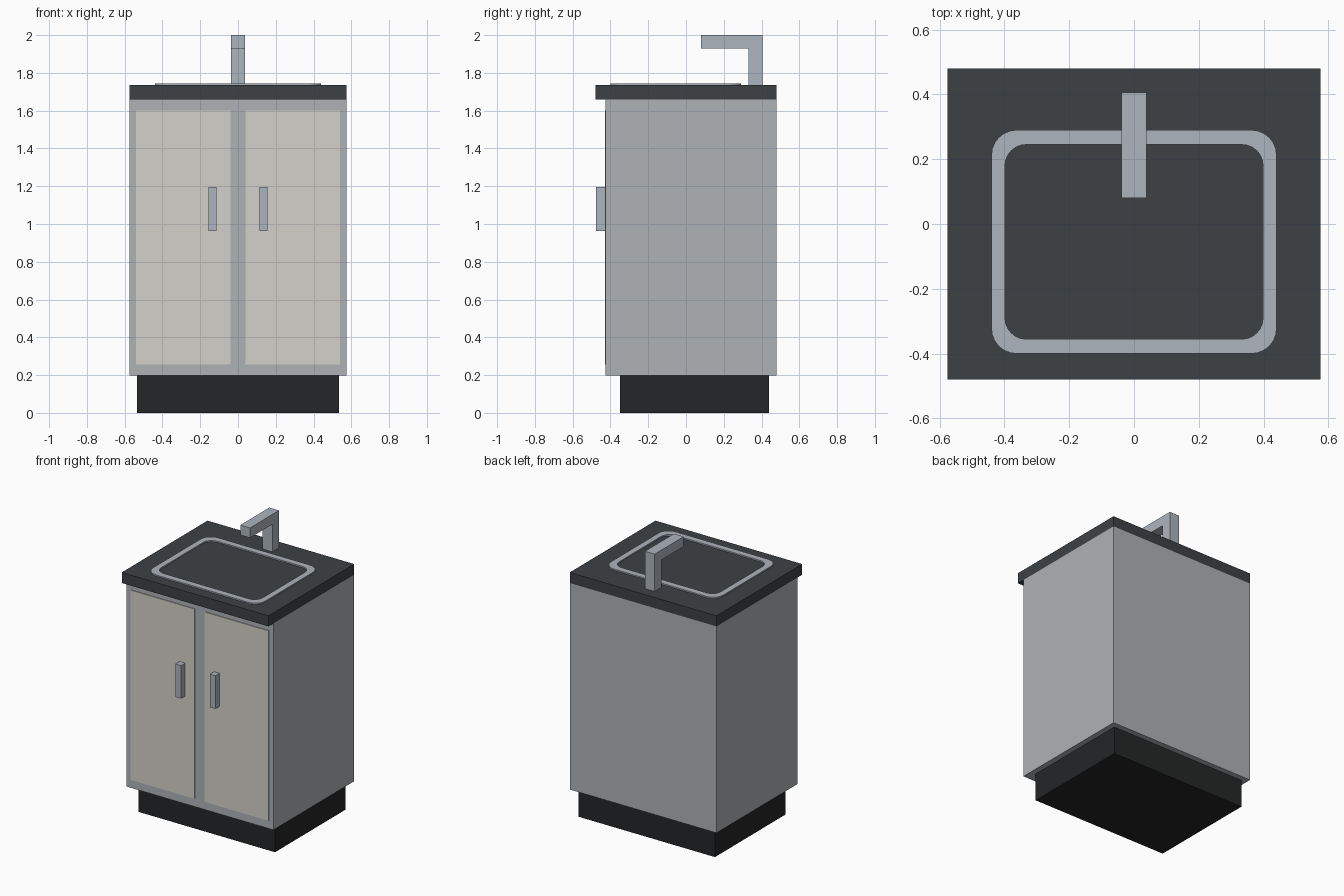
import bpy, bmesh
from math import cos, sin, pi

if "Cube" in bpy.data.objects:
    bpy.data.objects.remove(bpy.data.objects["Cube"])


def material(name, rgb):
    m = bpy.data.materials.new(name)
    m.diffuse_color = (*rgb, 1)
    m.use_nodes = True
    m.node_tree.nodes["Principled BSDF"].inputs["Base Color"].default_value = m.diffuse_color
    return m


BODY = material("grey_panel", (0.43, 0.45, 0.47))
DOOR = material("cream_panel", (0.65, 0.64, 0.59))
DARK = material("dark_stone", (0.047, 0.053, 0.06))
BLACK = material("black_plinth", (0.018, 0.019, 0.02))
STEEL = material("steel", (0.42, 0.46, 0.51))


def add_mesh(name, bm, mat):
    bmesh.ops.recalc_face_normals(bm, faces=bm.faces)
    me = bpy.data.meshes.new(name)
    bm.to_mesh(me)
    bm.free()
    me.materials.append(mat)
    ob = bpy.data.objects.new(name, me)
    bpy.context.collection.objects.link(ob)
    return ob


def box(name, x, y, z, mat):
    bm = bmesh.new()
    bmesh.ops.create_cube(bm, size=1)
    for v in bm.verts:
        v.co = [r[0] + (c + 0.5) * (r[1] - r[0]) for c, r in zip(v.co, (x, y, z))]
    return add_mesh(name, bm, mat)


def rounded_rect(hx, hy, r, cy, steps=6):
    pts = []
    for q, (sx, sy) in enumerate(((1, 1), (-1, 1), (-1, -1), (1, -1))):
        for i in range(steps + 1):
            a = (q + i / steps) * pi / 2
            pts.append((sx * (hx - r) + r * cos(a), cy + sy * (hy - r) + r * sin(a)))
    return pts


# Cabinet
box("plinth", (-0.535, 0.535), (-0.35, 0.44), (0, 0.2), BLACK)
box("cabinet_body", (-0.575, 0.575), (-0.425, 0.48), (0.197, 1.66), BODY)
box("countertop", (-0.575, 0.575), (-0.48, 0.48), (1.66, 1.735), DARK)

# Doors and handles
for side, s in (("left", -1), ("right", 1)):
    box(side + "_door", sorted((s * 0.04, s * 0.54)), (-0.43, -0.415), (0.255, 1.6), DOOR)
    box(side + "_handle", sorted((s * 0.113, s * 0.157)), (-0.476, -0.425), (0.963, 1.197), STEEL)

# Sink rim: a flat rounded ring on the countertop
bm = bmesh.new()
outer = rounded_rect(0.44, 0.345, 0.078, -0.055)
inner = rounded_rect(0.398, 0.3, 0.065, -0.055)
rings = [[bm.verts.new((px, py, z)) for px, py in pts]
         for pts, z in ((outer, 1.732), (outer, 1.744), (inner, 1.744), (inner, 1.732))]
for a, b in zip(rings, rings[1:] + rings[:1]):
    for i in range(len(a)):
        j = (i + 1) % len(a)
        bm.faces.new((a[i], a[j], b[j], b[i]))
add_mesh("sink_rim", bm, STEEL)

# Faucet: L-shaped side profile extruded across x
bm = bmesh.new()
profile = [(0.33, 1.73), (0.405, 1.73), (0.405, 2), (0.08, 2), (0.08, 1.93), (0.33, 1.93)]
face = bm.faces.new([bm.verts.new((-0.038, y, z)) for y, z in profile])
ext = bmesh.ops.extrude_face_region(bm, geom=[face])
bmesh.ops.translate(bm, vec=(0.076, 0, 0),
                    verts=[e for e in ext["geom"] if isinstance(e, bmesh.types.BMVert)])
add_mesh("faucet", bm, STEEL)
